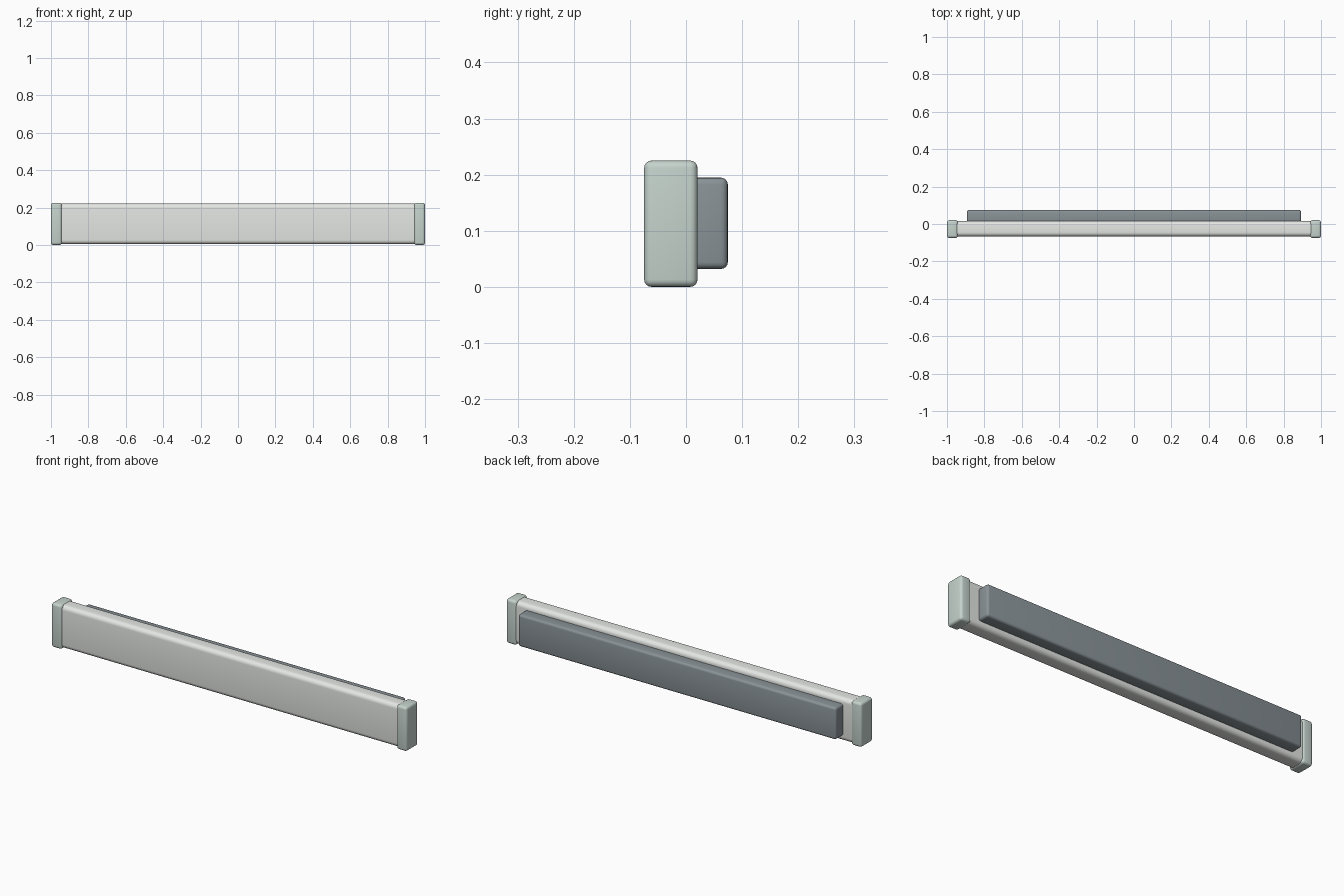
import bpy, math

if "Cube" in bpy.data.objects:
    bpy.data.objects.remove(bpy.data.objects["Cube"])


def material(name, rgb):
    m = bpy.data.materials.new(name)
    m.diffuse_color = (*rgb, 1)
    m.use_nodes = True
    m.node_tree.nodes["Principled BSDF"].inputs["Base Color"].default_value = m.diffuse_color
    return m


def rounded_box(name, lo, hi, radius, mat, segments=4, ends=True):
    """Box between two corners with rounded edges; ends=False rounds only along x."""
    bpy.ops.mesh.primitive_cube_add(size=1, location=[(a + b) / 2 for a, b in zip(lo, hi)])
    ob = bpy.context.object
    ob.name = name
    ob.scale = [b - a for a, b in zip(lo, hi)]
    bpy.ops.object.transform_apply(location=False, rotation=False, scale=True)
    bev = ob.modifiers.new("rounding", 'BEVEL')
    bev.width = radius
    bev.segments = segments
    if not ends:
        # only the four long edges
        bev.limit_method = 'WEIGHT'
        weight = ob.data.attributes.new("bevel_weight_edge", 'FLOAT', 'EDGE')
        for e in ob.data.edges:
            a, b = (ob.data.vertices[v].co for v in e.vertices)
            weight.data[e.index].value = 1.0 if abs(a.x - b.x) > 0.1 else 0.0
    bpy.ops.object.modifier_apply(modifier=bev.name)
    ob.data.materials.append(mat)
    bpy.ops.object.shade_smooth_by_angle(angle=math.radians(40))
    return ob


white = material("off_white", (0.78, 0.80, 0.77))
green = material("sage", (0.56, 0.65, 0.61))
dark = material("charcoal", (0.25, 0.29, 0.31))

# Long main bar
rounded_box("main_bar", (-0.97, -0.067, 0.004), (0.97, 0.015, 0.221), 0.022, white, 6, ends=False)

# Rear mounting block
rounded_box("rear_block", (-0.894, 0.005, 0.032), (0.894, 0.0745, 0.1945), 0.012, dark)

# End caps
for side, s in (("left", -1), ("right", 1)):
    x0, x1 = sorted((s * 0.942, s * 1.0))
    rounded_box(side + "_end_cap", (x0, -0.0745, 0), (x1, 0.0205, 0.225), 0.013, green)
